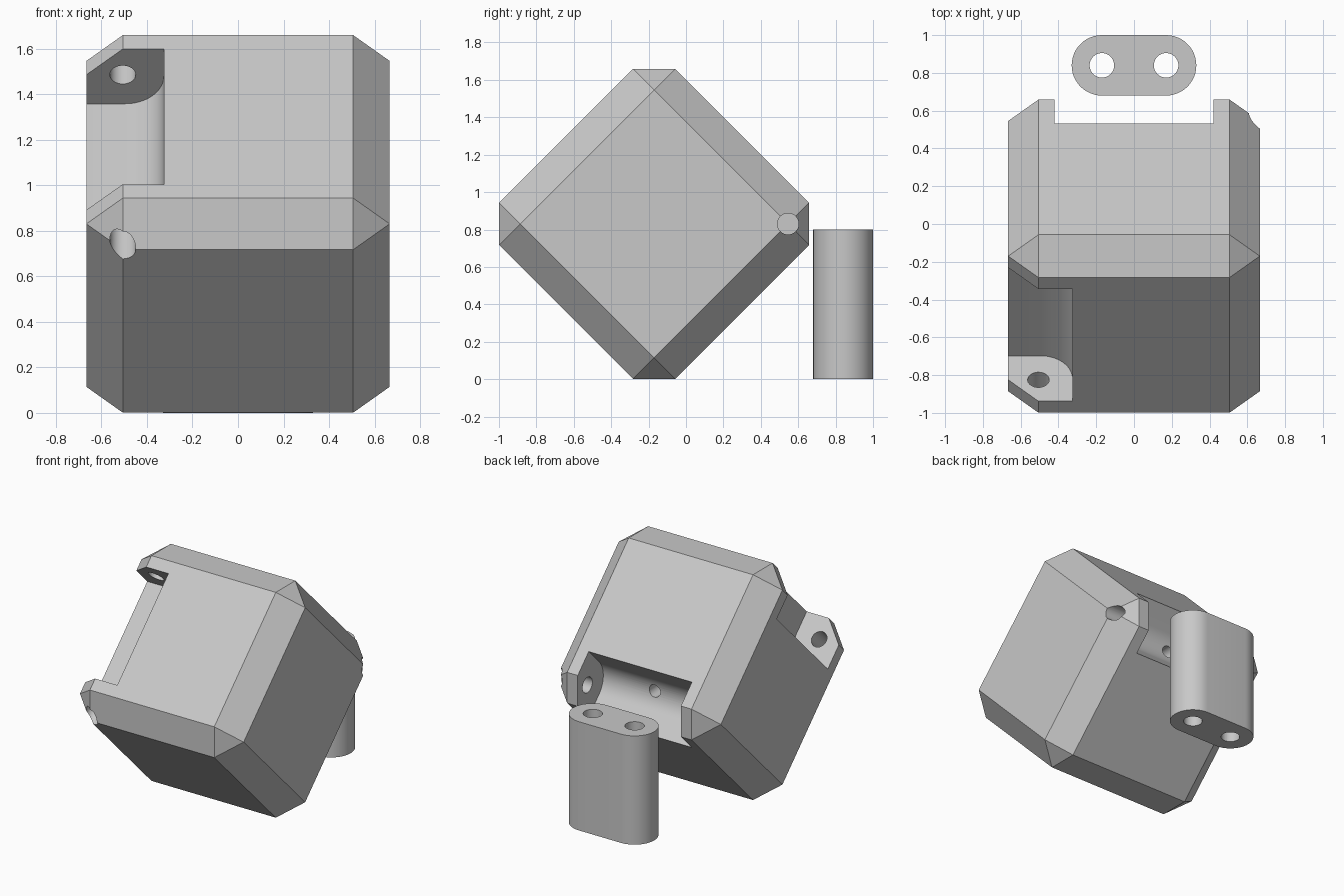
import bpy, bmesh, math
from mathutils import Vector

if "Cube" in bpy.data.objects:
    bpy.data.objects.remove(bpy.data.objects["Cube"])

H = 0.666        # half size of the block
C = 0.16         # chamfer
SLOT = 0.42      # half length of a hinge slot
DEPTH = 0.34     # slot depth from the two faces it cuts
R = 0.17         # inner radius of a slot
AXIS = H - 0.16  # pin axis position

grey = bpy.data.materials.new("light_grey")
grey.diffuse_color = (0.58, 0.58, 0.58, 1)
grey.use_nodes = True
grey.node_tree.nodes["Principled BSDF"].inputs["Base Color"].default_value = grey.diffuse_color


def new_object(name, bm):
    bmesh.ops.recalc_face_normals(bm, faces=bm.faces)
    mesh = bpy.data.meshes.new(name)
    bm.to_mesh(mesh)
    bm.free()
    mesh.materials.append(grey)
    obj = bpy.data.objects.new(name, mesh)
    bpy.context.collection.objects.link(obj)
    return obj


def prism(name, profile, t0, t1, place):
    """Extrude a (p, q) profile from t0 to t1; place maps (p, q, t) to a point."""
    bm = bmesh.new()
    ends = [[bm.verts.new(place(p, q, t)) for p, q in profile] for t in (t0, t1)]
    bm.faces.new(ends[0])
    bm.faces.new(ends[1])
    n = len(profile)
    for i in range(n):
        j = (i + 1) % n
        bm.faces.new((ends[0][i], ends[0][j], ends[1][j], ends[1][i]))
    return new_object(name, bm)


def arc(cx, cy, r, a0, a1, n):
    angles = [math.radians(a0 + (a1 - a0) * i / n) for i in range(n + 1)]
    return [(cx + r * math.cos(a), cy + r * math.sin(a)) for a in angles]


def circle(cx, cy, r, n=40):
    return arc(cx, cy, r, 0, 360, n)[:-1]


def cut(target, cutters):
    bpy.context.view_layer.objects.active = target
    for c in cutters:
        c.hide_render = True
        mod = target.modifiers.new("cut", 'BOOLEAN')
        mod.operation = 'DIFFERENCE'
        mod.solver = 'EXACT'
        mod.object = c
        bpy.ops.object.modifier_apply(modifier=mod.name)
        bpy.data.objects.remove(c)


def smooth(obj):
    bpy.ops.object.select_all(action='DESELECT')
    obj.select_set(True)
    bpy.context.view_layer.objects.active = obj
    bpy.ops.object.shade_smooth_by_angle(angle=math.radians(25))


# Chamfered block
bm = bmesh.new()
bmesh.ops.create_cube(bm, size=2 * H)
bmesh.ops.bevel(bm, geom=bm.edges[:], offset=C, segments=1, affect='EDGES')
block = new_object("block", bm)

# Hinge slots on two edges, each with a pin hole open at one end
OUT = H + 0.2
slot = ([(OUT, OUT), (H - DEPTH, OUT)]
        + arc(H - R, H - R, R, 180, 270, 16)
        + [(OUT, H - DEPTH)])
pin = circle(AXIS, AXIS, 0.057)
side_edge = lambda p, q, t: Vector((-p, t, q))
back_edge = lambda p, q, t: Vector((t, p, -q))
cutters = [
    prism("side_slot_cutter", slot, -SLOT, SLOT, side_edge),
    prism("back_slot_cutter", slot, -SLOT, SLOT, back_edge),
    prism("side_pin_cutter", pin, -OUT, 0.57, side_edge),
    prism("back_pin_cutter", pin, -0.57, OUT, back_edge),
]

# Small hole running inwards from the middle of the back slot
S = math.sqrt(0.5)
cutters.append(prism(
    "passage_cutter", circle(0, 0, 0.045), 0.25, AXIS * math.sqrt(2),
    lambda p, q, t: Vector((p, S * (t + q), S * (q - t)))))
cut(block, cutters)

# Stand the block on one edge
block.rotation_euler = (math.radians(45), 0, 0)
block.location = (0, -0.17, 0.83)
smooth(block)

# Separate hinge link with two pin holes
upright = lambda p, q, t: Vector((p, q, t))
outline = arc(0.17, 0.84, 0.16, -90, 90, 24) + arc(-0.17, 0.84, 0.16, 90, 270, 24)
link = prism("hinge_link", outline, 0, 0.8, upright)
cut(link, [prism("link_hole_cutter", circle(s * 0.17, 0.84, 0.065), -0.1, 0.9, upright)
           for s in (-1, 1)])
smooth(link)
